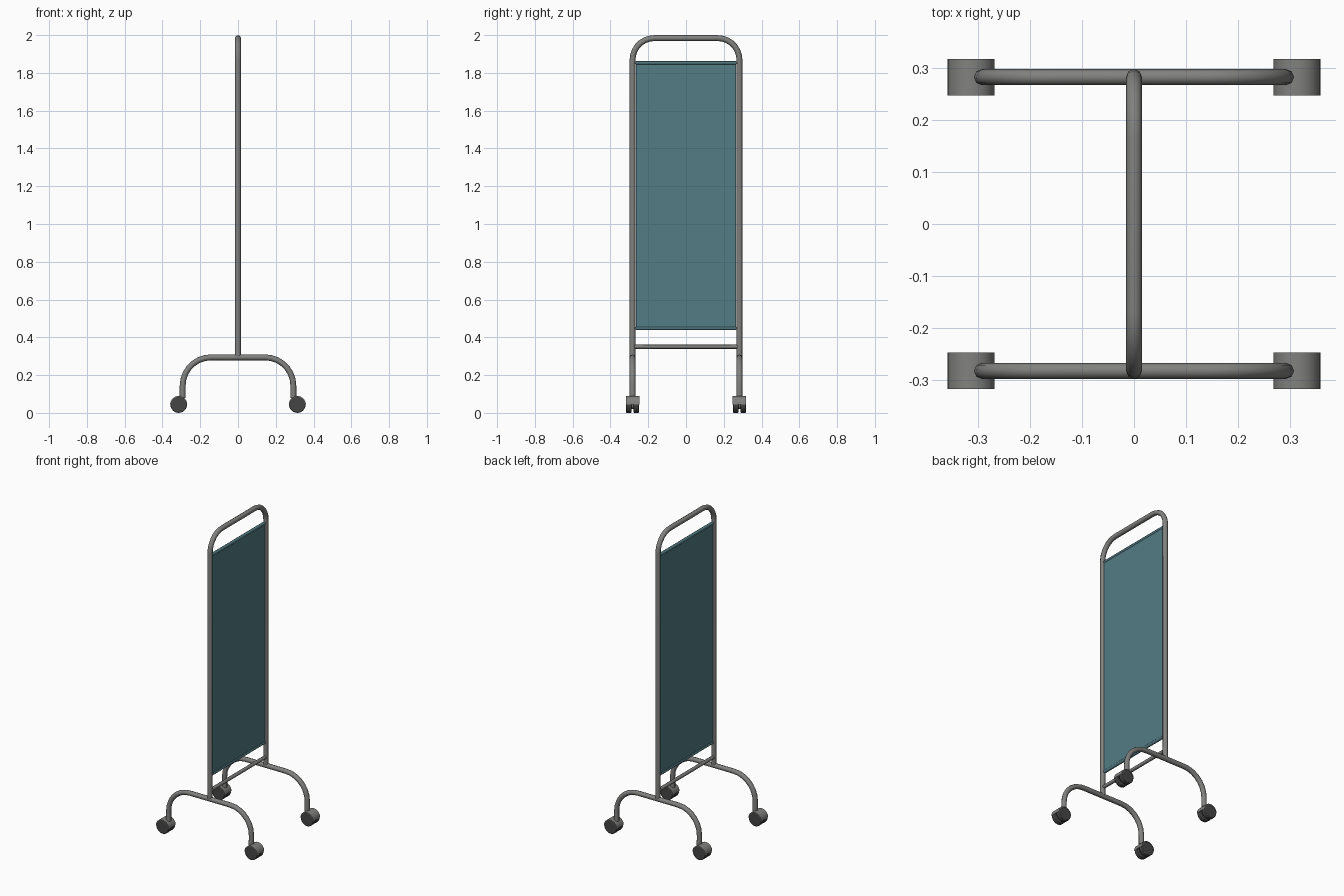
import bpy
import math
from mathutils import Vector

if "Cube" in bpy.data.objects:
    bpy.data.objects.remove(bpy.data.objects["Cube"], do_unlink=True)


def material(name, color):
    m = bpy.data.materials.new(name)
    m.use_nodes = True
    m.diffuse_color = (*color, 1)
    m.node_tree.nodes["Principled BSDF"].inputs["Base Color"].default_value = (*color, 1)
    return m


STEEL = material("grey steel", (0.22, 0.22, 0.215))
FABRIC = material("teal fabric", (0.085, 0.2, 0.23))
RUBBER = material("dark rubber", (0.06, 0.06, 0.06))


def finish(ob, name, mat, smooth=True):
    ob.name = name
    ob.data.name = name
    ob.data.materials.clear()
    ob.data.materials.append(mat)
    if smooth:
        bpy.ops.object.select_all(action="DESELECT")
        ob.select_set(True)
        bpy.context.view_layer.objects.active = ob
        bpy.ops.object.shade_smooth_by_angle(angle=math.radians(50))
    return ob


def rounded(corners, radius, steps=7):
    """Path with every inner right-angle corner replaced by an arc."""
    pts = [Vector(c) for c in corners]
    path = [pts[0]]
    for a, b, c in zip(pts, pts[1:], pts[2:]):
        u, v = (a - b).normalized(), (c - b).normalized()
        for i in range(steps + 1):
            t = math.pi / 2 * i / steps
            path.append(b + radius * (u * (1 - math.sin(t)) + v * (1 - math.cos(t))))
    return path + [pts[-1]]


def tube(name, path, radius, mat):
    cu = bpy.data.curves.new(name, "CURVE")
    cu.dimensions = "3D"
    cu.bevel_depth = radius
    cu.bevel_resolution = 2
    cu.use_fill_caps = True
    sp = cu.splines.new("POLY")
    sp.points.add(len(path) - 1)
    for p, co in zip(sp.points, path):
        p.co = (*co, 1)
    ob = bpy.data.objects.new(name, cu)
    bpy.context.collection.objects.link(ob)
    bpy.ops.object.select_all(action="DESELECT")
    ob.select_set(True)
    bpy.context.view_layer.objects.active = ob
    bpy.ops.object.convert(target="MESH")
    return finish(bpy.context.object, name, mat)


def disc(name, center, radius, width, mat, bevel=0.0):
    bpy.ops.mesh.primitive_cylinder_add(vertices=24, radius=radius, depth=width,
                                        location=center, rotation=(math.pi / 2, 0, 0))
    ob = bpy.context.object
    if bevel:
        mod = ob.modifiers.new("rounded_rim", "BEVEL")
        mod.width = bevel
        mod.segments = 2
        mod.limit_method = "ANGLE"
    return finish(ob, name, mat)


def hood(name, center, inner, outer, width, mat, steps=14):
    """Half-round cover over the top of the wheels."""
    verts, faces = [], []
    for i in range(steps + 1):
        t = math.pi * i / steps
        for r, y in ((outer, -1), (outer, 1), (inner, 1), (inner, -1)):
            verts.append((r * math.cos(t), y * width / 2, r * math.sin(t)))
    for i in range(steps):
        for k in range(4):
            a, b = 4 * i + k, 4 * i + (k + 1) % 4
            faces.append((a, b, b + 4, a + 4))
    faces += [(3, 2, 1, 0), tuple(4 * steps + k for k in range(4))]
    me = bpy.data.meshes.new(name)
    me.from_pydata(verts, [], faces)
    ob = bpy.data.objects.new(name, me)
    ob.location = center
    bpy.context.collection.objects.link(ob)
    return finish(ob, name, mat)


SIDE = 0.283      # distance of each upright from the middle
TUBE = 0.0155
WHEEL = 0.044

# Upright frame: one tube bent over the top
tube("upright_frame", rounded([(0, -SIDE, 0.295), (0, -SIDE, 1.984),
                               (0, SIDE, 1.984), (0, SIDE, 0.295)], 0.115), TUBE, STEEL)

# Lower crossbar
tube("lower_crossbar", [(0, -SIDE, 0.35), (0, SIDE, 0.35)], 0.011, STEEL)

# Fabric panel with rods running through its rolled hems
bpy.ops.mesh.primitive_cube_add(size=1, location=(0, 0, 1.15))
panel = bpy.context.object
panel.scale = (0.01, 0.53, 1.41)
finish(panel, "fabric_panel", FABRIC, smooth=False)
for label, z in (("top", 1.853), ("bottom", 0.448)):
    tube(label + "_hem", [(0, -0.265, z), (0, 0.265, z)], 0.0095, FABRIC)
    tube(label + "_hem_rod", [(0, -SIDE, z), (0, SIDE, z)], 0.006, STEEL)

# Arched feet, each with a twin-wheel caster at both ends
for end, y in (("front", -SIDE), ("back", SIDE)):
    tube(end + "_foot", rounded([(-0.293, y, 0.078), (-0.293, y, 0.294),
                                 (0.293, y, 0.294), (0.293, y, 0.078)], 0.15), TUBE, STEEL)
    for side, s in (("right", -1), ("left", 1)):
        tag = f"{end}_{side}_caster"
        x = s * 0.314
        hood(tag + "_hood", (x, y, WHEEL), 0.0415, 0.0455, 0.071, STEEL)
        disc(tag + "_hub", (x, y, WHEEL), 0.024, 0.016, STEEL)
        for n, dy in (("outer", -0.0205), ("inner", 0.0205)):
            disc(f"{tag}_{n}_wheel", (x, y + dy, WHEEL), WHEEL, 0.029, RUBBER, 0.004)
